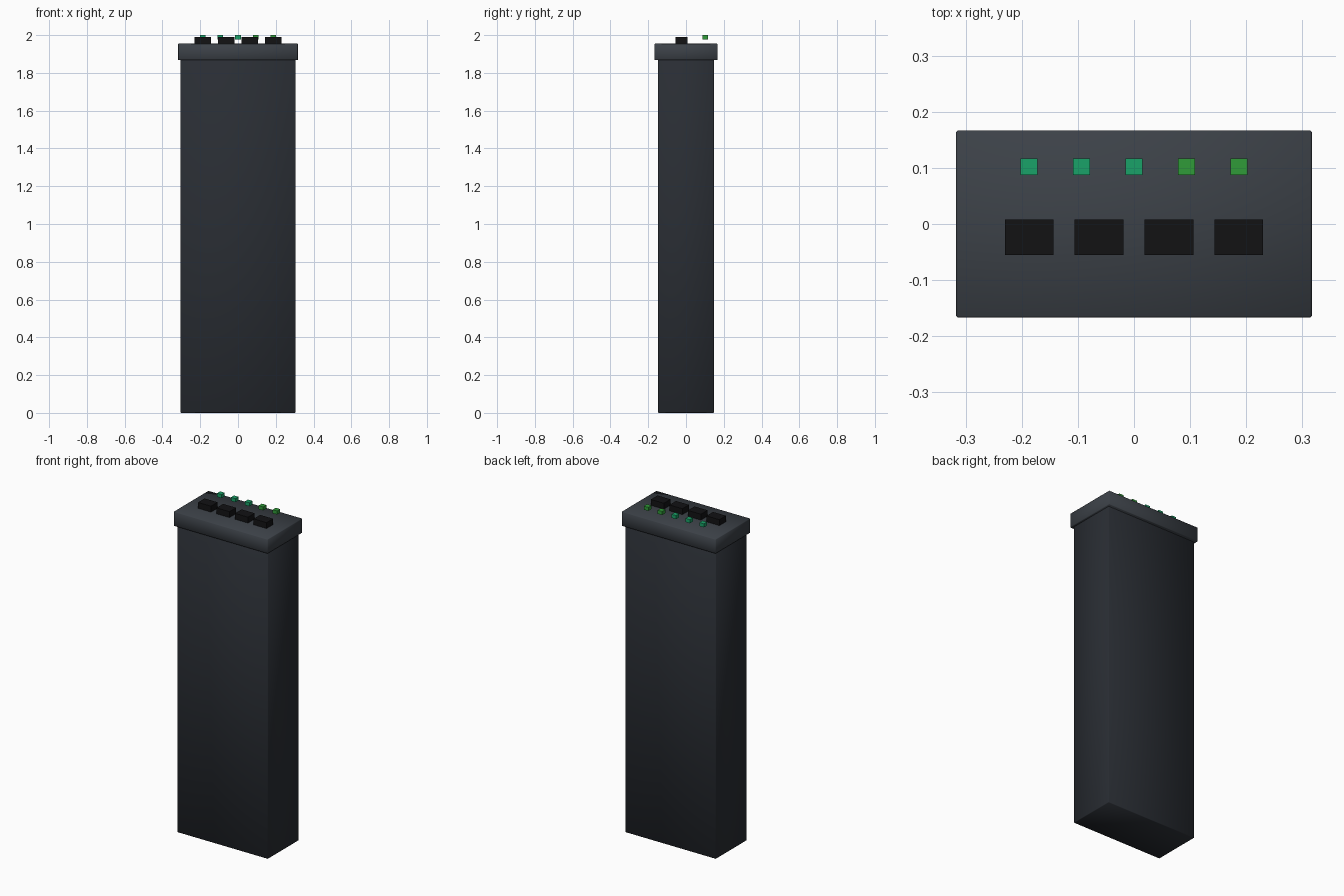
import bpy

if "Cube" in bpy.data.objects:
    bpy.data.objects.remove(bpy.data.objects["Cube"])


def material(name, rgb):
    m = bpy.data.materials.new(name)
    m.diffuse_color = (*rgb, 1)
    m.use_nodes = True
    m.node_tree.nodes["Principled BSDF"].inputs["Base Color"].default_value = m.diffuse_color
    return m


def box(name, lo, hi, mat, bevel=0.0):
    size = [b - a for a, b in zip(lo, hi)]
    centre = [(a + b) / 2 for a, b in zip(lo, hi)]
    bpy.ops.mesh.primitive_cube_add(size=1, location=centre)
    ob = bpy.context.object
    ob.name = name
    ob.scale = size
    bpy.ops.object.transform_apply(location=False, rotation=False, scale=True)
    ob.data.materials.append(mat)
    if bevel:
        mod = ob.modifiers.new("edge_bevel", 'BEVEL')
        mod.width = bevel
        mod.segments = 1
        bpy.ops.object.shade_smooth()
    return ob


casing = material("casing", (0.022, 0.026, 0.033))
cover = material("cover", (0.045, 0.053, 0.064))
black = material("black", (0.006, 0.006, 0.007))
teal = material("teal_light", (0.01, 0.36, 0.14))
green = material("green_light", (0.03, 0.33, 0.04))

# Tall casing and overhanging lid
box("casing", (-0.305, -0.148, 0), (0.305, 0.148, 1.87), casing, 0.003)
box("lid", (-0.317, -0.167, 1.867), (0.317, 0.167, 1.955), cover, 0.003)

# Row of sockets on the lid
for i in range(4):
    x = (i - 1.5) * 0.1245
    box(f"socket_{i + 1}", (x - 0.0435, -0.055, 1.95),
        (x + 0.0435, 0.008, 1.991), black)

# Row of indicator lights hovering just above the lid
for i in range(5):
    x = (i - 2) * 0.0935
    box(f"indicator_{i + 1}", (x - 0.015, 0.087, 1.978),
        (x + 0.015, 0.117, 2.0), teal if i < 3 else green)
